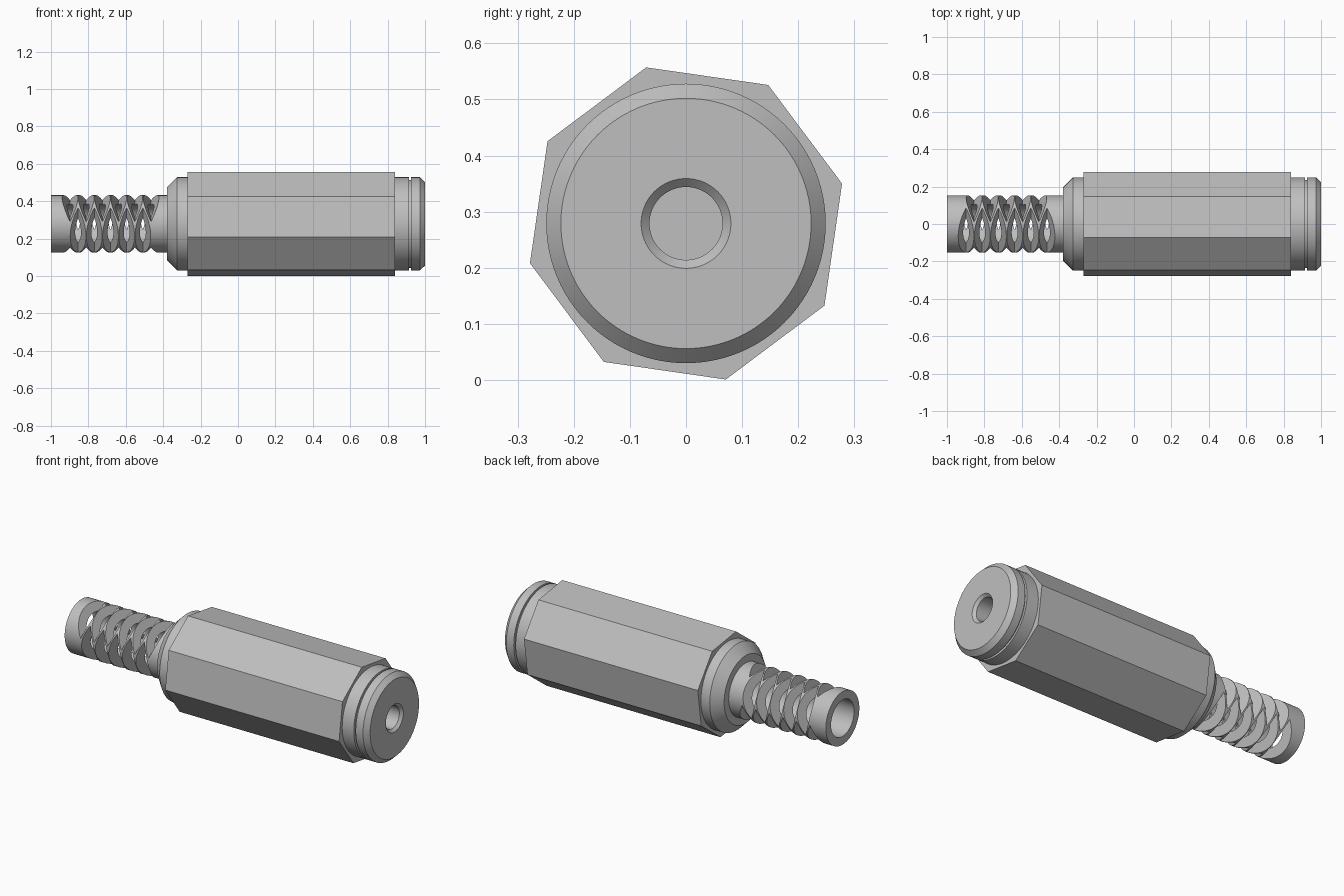
import bpy, bmesh, math
from mathutils import Matrix, Vector

cube = bpy.data.objects.get("Cube")
if cube:
    bpy.data.objects.remove(cube, do_unlink=True)

AXIS_Z = 0.279
TUBE_R, BORE_R = 0.153, 0.105

grey = bpy.data.materials.new("satin grey")
grey.use_nodes = True
grey.diffuse_color = (0.52, 0.52, 0.52, 1)
grey.node_tree.nodes["Principled BSDF"].inputs["Base Color"].default_value = (0.52, 0.52, 0.52, 1)


def make_object(name, bm):
    bmesh.ops.recalc_face_normals(bm, faces=bm.faces)
    mesh = bpy.data.meshes.new(name)
    bm.to_mesh(mesh)
    bm.free()
    mesh.materials.append(grey)
    obj = bpy.data.objects.new(name, mesh)
    obj.location.z = AXIS_Z
    bpy.context.collection.objects.link(obj)
    return obj


def lathe(name, profile, steps=96):
    """Turn an (x, radius) profile around the x axis."""
    bm = bmesh.new()
    verts = [bm.verts.new((x, 0, r)) for x, r in profile]
    edges = [bm.edges.new(pair) for pair in zip(verts, verts[1:])]
    bmesh.ops.spin(bm, geom=verts + edges, axis=(1, 0, 0), cent=(0, 0, 0),
                   angle=2 * math.pi, steps=steps, use_merge=True)
    bmesh.ops.remove_doubles(bm, verts=bm.verts, dist=0.0001)
    return make_object(name, bm)


def smooth(obj):
    bpy.ops.object.select_all(action='DESELECT')
    obj.select_set(True)
    bpy.context.view_layer.objects.active = obj
    bpy.ops.object.shade_smooth_by_angle(angle=math.radians(25))


def wedge_cutter(name, start, count, angle):
    """V-shaped notches on two opposite sides, repeated along the tube."""
    apex, outer, half_len = TUBE_R / 2, TUBE_R + 0.002, 0.14
    half_width = 0.042 * (outer - apex) / (TUBE_R - apex)
    bm = bmesh.new()
    for i in range(count):
        for side in (angle, angle + 180):
            a = math.radians(side)
            radial = Vector((0, -math.cos(a), math.sin(a)))
            tangent = Vector((0, math.sin(a), math.cos(a)))
            along = Vector((1, 0, 0))
            centre = along * (start + 0.0866 * i)
            base = centre - tangent * half_len
            tri = [bm.verts.new(base + radial * apex),
                   bm.verts.new(base + radial * outer + along * half_width),
                   bm.verts.new(base + radial * outer - along * half_width)]
            face = bm.faces.new(tri)
            ext = bmesh.ops.extrude_face_region(bm, geom=[face], use_keep_orig=True)
            moved = [v for v in ext["geom"] if isinstance(v, bmesh.types.BMVert)]
            bmesh.ops.translate(bm, verts=moved, vec=tangent * half_len * 2)
    obj = make_object(name, bm)
    obj.hide_render = True
    return obj


# Octagonal grip
bm = bmesh.new()
bmesh.ops.create_cone(bm, cap_ends=True, segments=8, radius1=0.287, radius2=0.287, depth=1.11)
bmesh.ops.rotate(bm, verts=bm.verts, cent=(0, 0, 0), matrix=Matrix.Rotation(math.pi / 2, 3, 'Y'))
bm.verts.ensure_lookup_table()
first = math.atan2(bm.verts[0].co.z, bm.verts[0].co.y)
bmesh.ops.rotate(bm, verts=bm.verts, cent=(0, 0, 0),
                 matrix=Matrix.Rotation(math.radians(14.3) - first, 3, 'X'))
bmesh.ops.translate(bm, verts=bm.verts, vec=(0.285, 0, 0))
make_object("octagonal_grip", bm)

# Front collar with a fine groove, chamfered rim and countersunk socket
collar = lathe("front_collar", [
    (0.83, 0), (0.83, 0.249), (0.914, 0.249), (0.914, 0.235), (0.926, 0.235),
    (0.926, 0.249), (0.973, 0.249), (1, 0.223), (1, 0.08), (0.985, 0.065),
    (0.85, 0.065), (0.85, 0)])
smooth(collar)

# Rear collar and hollow cable sleeve
sleeve = lathe("cable_sleeve", [
    (-0.28, 0), (-0.28, BORE_R), (-1, BORE_R), (-1, TUBE_R), (-0.38, TUBE_R),
    (-0.38, 0.195), (-0.326, 0.249), (-0.26, 0.249), (-0.26, 0)])

# Staggered flex slots, a quarter turn apart
bpy.context.view_layer.objects.active = sleeve
for cutter in (wedge_cutter("lower_slot_cutter", -0.855, 5, -26),
               wedge_cutter("upper_slot_cutter", -0.898, 6, 64)):
    mod = sleeve.modifiers.new("slots", 'BOOLEAN')
    mod.operation = 'DIFFERENCE'
    mod.solver = 'EXACT'
    mod.object = cutter
    bpy.ops.object.modifier_apply(modifier=mod.name)
    bpy.data.objects.remove(cutter, do_unlink=True)
smooth(sleeve)
